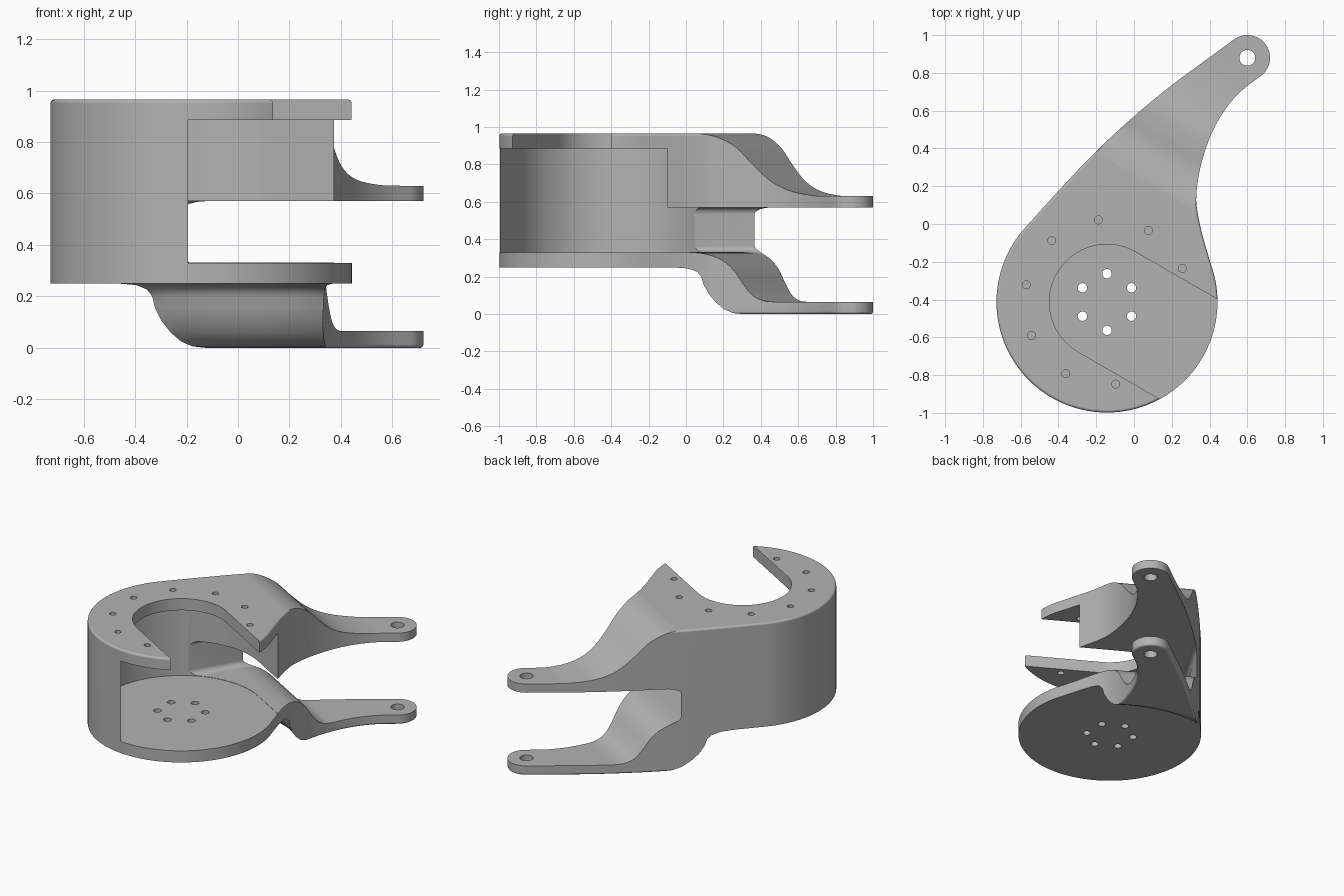
import bpy
import bmesh
from math import sin, cos, pi, radians, sqrt
from mathutils import Vector

cube = bpy.data.objects.get("Cube")
if cube:
    bpy.data.objects.remove(cube, do_unlink=True)

CX, CY, R = -0.143, -0.413, 0.585      # main disc
EYE = (0.6, 0.88)                      # end lug
TOP = 0.965


def arc(c, r, a0, a1, n):
    return [(c[0] + r * cos(radians(a0 + (a1 - a0) * i / n)),
             c[1] + r * sin(radians(a0 + (a1 - a0) * i / n))) for i in range(n + 1)]


def circle(c, r, n=32):
    return arc(c, r, 0, 360, n)[:-1]


def smooth(pts, n=4):
    """Catmull-Rom curve through the points."""
    p = [Vector(q) for q in pts]
    p = [2 * p[0] - p[1]] + p + [2 * p[-1] - p[-2]]
    out = []
    for a, b, c, d in zip(p, p[1:], p[2:], p[3:]):
        for i in range(n):
            t = i / n
            out.append(0.5 * (2 * b + (c - a) * t + (2 * a - 5 * b + 4 * c - d) * t * t
                              + (3 * b - a - 3 * c + d) * t ** 3))
    return [tuple(q) for q in out] + [tuple(pts[-1])]


def inset(pts, d):
    """Move a closed loop inward by d."""
    p = [Vector(q) for q in pts]
    area = sum(a.x * b.y - b.x * a.y for a, b in zip(p, p[1:] + p[:1]))
    s = 1 if area > 0 else -1
    out = []
    for i, q in enumerate(p):
        e = (q - p[i - 1]).normalized()
        f = (p[(i + 1) % len(p)] - q).normalized()
        n, m = Vector((-e.y, e.x)) * s, Vector((-f.y, f.x)) * s
        out.append(q + (n + m) * (d / max(0.3, 1 + n.dot(m))))
    return out


def rim(h0, h1, r, n=4):
    """Layers (inset, height) with rounded edges at both ends."""
    low = [(r * (1 - sin(pi / 2 * i / n)), h0 + r * (1 - cos(pi / 2 * i / n))) for i in range(n + 1)]
    return low + [(d, h1 - (h - h0)) for d, h in reversed(low)]


def world(a, b, h):
    return (a, b, h)


def arm(u, v, h):
    """u runs along the arm, v across it."""
    k = sqrt(3) / 2
    return (CX + 0.5 * u + k * v, CY + k * u - 0.5 * v, h)


def across(u, z, v):
    return arm(u, v, z)


def solid(name, loop, layers, place=world):
    bm = bmesh.new()
    rings = [[bm.verts.new(place(a, b, h)) for a, b in inset(loop, d)] for d, h in layers]
    bm.faces.new(rings[0])
    bm.faces.new(rings[-1])
    for low, high in zip(rings, rings[1:]):
        for i in range(len(low)):
            j = (i + 1) % len(low)
            bm.faces.new((low[i], low[j], high[j], high[i]))
    bmesh.ops.recalc_face_normals(bm, faces=bm.faces)
    mesh = bpy.data.meshes.new(name)
    bm.to_mesh(mesh)
    bm.free()
    ob = bpy.data.objects.new(name, mesh)
    bpy.context.collection.objects.link(ob)
    return ob


def straight(h0, h1):
    return [(0, h0), (0, h1)]


def jaw(r):
    """Round pocket that opens sideways."""
    return arc((0, 0), r, 0, -180, 64) + [(-r, 1.2), (r, 1.2)]


# Plan outline: disc, inner neck curve, lug, outer edge
disc = arc((CX, CY), R, 138, 380, 96)
lug = arc(EYE, 0.12, -55, 127, 32)
neck = smooth([disc[-1], (0.36, -0.05), (0.335, 0.07), (0.33, 0.15), (0.345, 0.27),
               (0.38, 0.4), (0.43, 0.52), (0.5, 0.63), (0.58, 0.715), lug[0]])
outer = smooth([lug[-1], (0.4, 0.882), (0.2, 0.735), (0, 0.57), (-0.2, 0.385),
                (-0.4, 0.175), disc[0]])
body = solid("bracket_body", disc + neck[1:-1] + lug + outer[1:-1], rim(0, TOP, 0.014))

cutters = []

# Sweep above the upper arm
slope = smooth([(0.63, 0.968), (0.7, 0.957), (0.76, 0.936), (0.84, 0.885), (0.93, 0.79),
                (1.03, 0.705), (1.15, 0.655), (1.3, 0.633), (1.4, 0.63)])
cutters.append(solid("upper_slope_cutter", slope + [(1.9, 0.63), (1.9, 1.2), (0.63, 1.2)],
                     straight(-1.5, 1.5), across))

# Gap between the arms, with the lower arm's top curve
lower = smooth([(0.6, 0.332), (0.68, 0.322), (0.76, 0.29), (0.82, 0.235), (0.87, 0.16),
                (0.92, 0.1), (0.98, 0.071), (1.04, 0.065)])
cutters.append(solid("gap_cutter", [(0.02, 0.332)] + lower + [(1.9, 0.065), (1.9, 0.57), (0.02, 0.57)],
                     rim(-0.455, 1.6, 0.035), across))

# Round clearance below the disc
clearance = [(0.86, -0.1), (0.86, 0), (0.82, 0.006), (0.78, 0.026), (0.745, 0.06), (0.715, 0.105),
             (0.695, 0.155), (0.687, 0.2), (0.672, 0.227), (0.645, 0.244), (0.61, 0.25)]
cutters.append(solid("clearance_cutter", circle((CX, CY), 0.86, 128),
                     [(0.86 - r, z) for r, z in clearance]))

# Pocket and the slot in the top plate
cutters.append(solid("pocket_cutter", jaw(0.53), straight(0.33, 0.885), arm))
cutters.append(solid("slot_cutter", jaw(0.305), straight(0.7, 1.2), arm))

# Bolt holes and lug holes
for i in range(6):
    c = arc((CX, CY), 0.15, 30 + 60 * i, 90, 1)[0]
    cutters.append(solid("floor_hole_cutter", circle(c, 0.025, 20), straight(0.1, 0.5)))
for i in range(8):
    c = arc((CX, CY), 0.437, 24 + 36 * i, 90, 1)[0]
    cutters.append(solid("plate_hole_cutter", circle(c, 0.021, 20), straight(0.75, 1.2)))
cutters.append(solid("lug_hole_cutter", circle(EYE, 0.042), straight(-0.2, 1.2)))

# Carve the body
bpy.ops.object.select_all(action='DESELECT')
bpy.context.view_layer.objects.active = body
body.select_set(True)
for cutter in cutters:
    cutter.hide_render = True
    mod = body.modifiers.new("carve", 'BOOLEAN')
    mod.operation = 'DIFFERENCE'
    mod.solver = 'EXACT'
    mod.object = cutter
    bpy.ops.object.modifier_apply(modifier=mod.name)
    bpy.data.objects.remove(cutter, do_unlink=True)

# Finish and colour
bpy.ops.object.shade_smooth_by_angle(angle=radians(32))
weighted = body.modifiers.new("even_shading", 'WEIGHTED_NORMAL')
weighted.keep_sharp = True

grey = bpy.data.materials.new("plain_grey")
grey.use_nodes = True
colour = (0.45, 0.45, 0.45, 1)
grey.diffuse_color = colour
grey.node_tree.nodes["Principled BSDF"].inputs["Base Color"].default_value = colour
body.data.materials.clear()
body.data.materials.append(grey)
for face in body.data.polygons:
    face.material_index = 0
